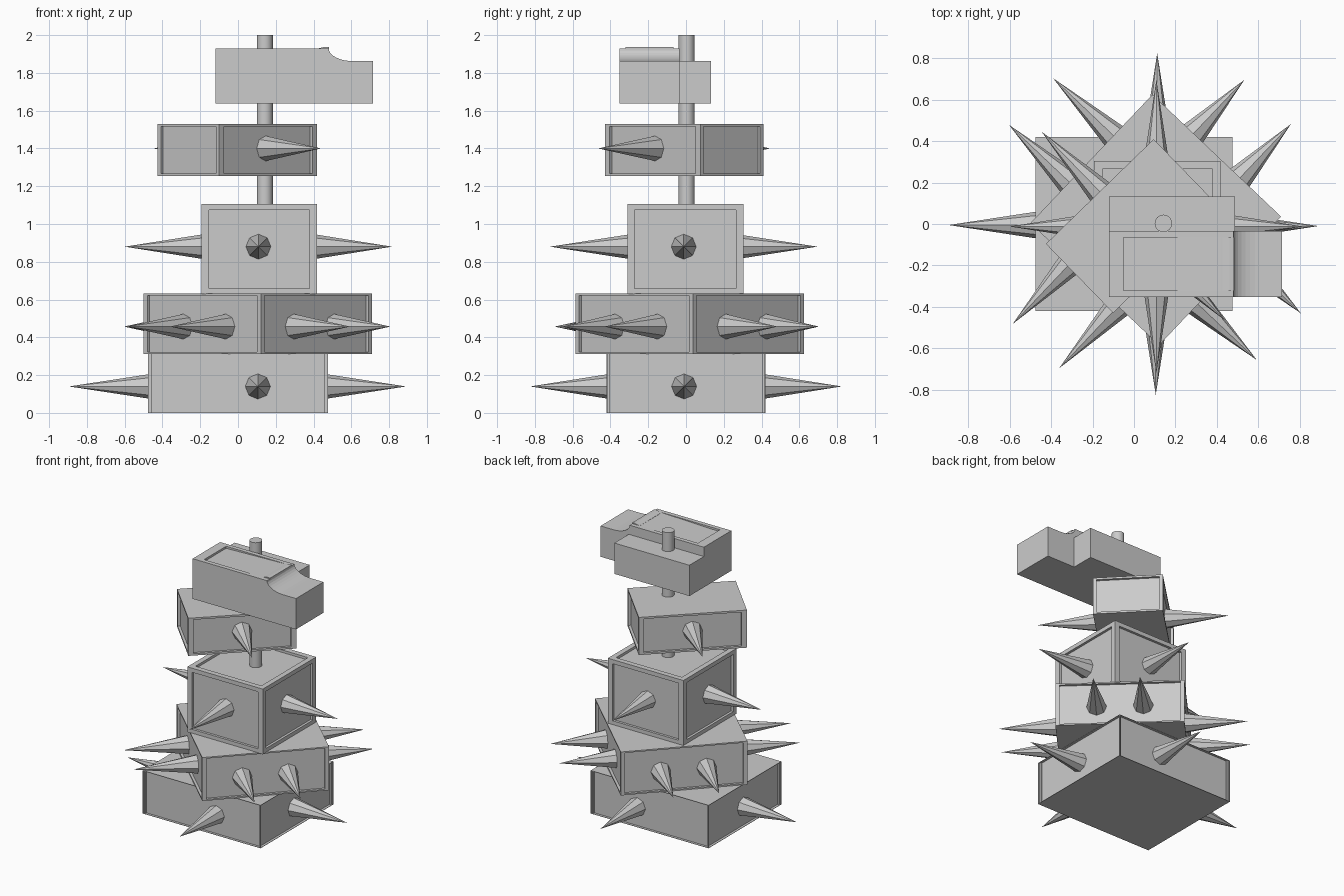
import bpy, bmesh, math
from mathutils import Matrix, Vector

if "Cube" in bpy.data.objects:
    bpy.data.objects.remove(bpy.data.objects["Cube"])


def finish(name, bm):
    bmesh.ops.recalc_face_normals(bm, faces=bm.faces)
    me = bpy.data.meshes.new(name)
    bm.to_mesh(me)
    bm.free()
    ob = bpy.data.objects.new(name, me)
    bpy.context.collection.objects.link(ob)
    return ob


def crate(name, center, size, angle, border, top=False, depth=0.018):
    """Box whose sides (and optionally top) have a framed sunken panel."""
    bm = bmesh.new()
    bmesh.ops.create_cube(bm, size=1)
    faces = [f for f in bm.faces if abs(f.normal.z) < 0.5 or (top and f.normal.z > 0.5)]
    bmesh.ops.inset_individual(bm, faces=faces, thickness=border)
    normals = [f.normal.copy() for f in faces]
    panels = bmesh.ops.extrude_discrete_faces(bm, faces=faces)["faces"]
    for f, n in zip(panels, normals):
        off = Vector([-n[i] * depth / size[i] for i in range(3)])
        bmesh.ops.translate(bm, verts=f.verts, vec=off)
    bm.transform(Matrix.Translation(center) @ Matrix.Rotation(math.radians(angle), 4, 'Z')
                 @ Matrix.Diagonal((*size, 1)))
    return finish(name, bm)


def spike(name, center, angle, start, tip, side=0.0, radius=0.067):
    """Eight-sided cone pointing outward from center at a heading."""
    start -= 0.02
    bm = bmesh.new()
    bmesh.ops.create_cone(bm, cap_ends=True, segments=8, radius1=radius, radius2=0,
                          depth=tip - start)
    bm.transform(Matrix.Translation(center) @ Matrix.Rotation(math.radians(angle), 4, 'Z')
                 @ Matrix.Translation(((tip + start) / 2, side, 0))
                 @ Matrix.Rotation(math.pi / 2, 4, 'Y'))
    return finish(name, bm)


def prism(name, profile, y0, y1):
    """Extrude an x-z outline along y."""
    bm = bmesh.new()
    face = bm.faces.new([bm.verts.new((x, y0, z)) for x, z in profile])
    ext = bmesh.ops.extrude_face_region(bm, geom=[face])["geom"]
    bmesh.ops.translate(bm, vec=(0, y1 - y0, 0),
                        verts=[v for v in ext if isinstance(v, bmesh.types.BMVert)])
    return finish(name, bm)


# Stacked crates
crate("base_crate", (0, 0, 0.157), (0.952, 0.84, 0.314), 0, 0.012)
crate("lower_crate", (0.105, 0.02, 0.472), (0.856, 0.856, 0.318), 46.5, 0.045)
crate("middle_crate", (0.113, -0.003, 0.867), (0.61, 0.615, 0.477), 0, 0.09, top=True)
crate("upper_crate", (-0.003, -0.01, 1.392), (0.725, 0.465, 0.275), 44.2, 0.07)

# Base spikes
spike("base_spike_right", (0, -0.01, 0.14), 0, 0.475, 0.89)
spike("base_spike_left", (0, -0.005, 0.14), 180, 0.475, 0.895)
spike("base_spike_back", (0.112, 0, 0.14), 90, 0.42, 0.825)
spike("base_spike_front", (0.105, 0, 0.14), -90, 0.42, 0.825)

# Pairs of spikes on the turned crate
for i, tip in enumerate((0.785, 0.83, 0.84, 0.82)):
    for s in (-0.155, 0.155):
        spike("lower_spike", (0.105, 0.02, 0.457), 46.5 + 90 * i, 0.428, tip, s)

# Middle and upper spikes
for i, start in enumerate((0.307, 0.293, 0.303, 0.295)):
    spike("middle_spike", (0.108, -0.012, 0.88), 90 * i, start, 0.708)
for a in (-45.8, 134.2):
    spike("upper_spike", (-0.003, -0.01, 1.40), a, 0.232, 0.635)

# Pole
bm = bmesh.new()
bmesh.ops.create_cone(bm, cap_ends=True, segments=24, radius1=0.042, radius2=0.042, depth=0.94)
bm.transform(Matrix.Translation((0.142, 0.003, 1.53)))
pole = finish("pole", bm)
for p in pole.data.polygons:
    p.use_smooth = len(p.vertices) == 4
pole.data.set_sharp_from_angle(angle=math.radians(40))

# Top block: front half with a scooped step, back half lower and shorter
arc = [(0.61 - 0.13 * math.cos(t), 1.93 - 0.068 * math.sin(t))
       for t in (math.pi / 16 * k for k in range(9))]
block = prism("top_block_front",
              [(-0.12, 1.637), (-0.12, 1.93)] + arc + [(0.715, 1.862), (0.715, 1.637)],
              -0.352, -0.035)
prism("top_block_back", [(-0.12, 1.637), (-0.12, 1.862), (0.487, 1.862), (0.487, 1.637)],
      -0.035, 0.132)

# Sunken ramp panel in the block's top, ending in a small raised lip
cutter = prism("panel_cutter", [(-0.05, 1.915), (-0.05, 1.96), (0.42, 1.96), (0.42, 1.929)],
               -0.32, -0.066)
cutter.hide_render = True
cutter.hide_viewport = True
mod = block.modifiers.new("panel", 'BOOLEAN')
mod.operation = 'DIFFERENCE'
mod.object = cutter
mod.solver = 'EXACT'
prism("top_block_lip", [(0.42, 1.928), (0.46, 1.938), (0.482, 1.936), (0.482, 1.925)],
      -0.32, -0.066)
